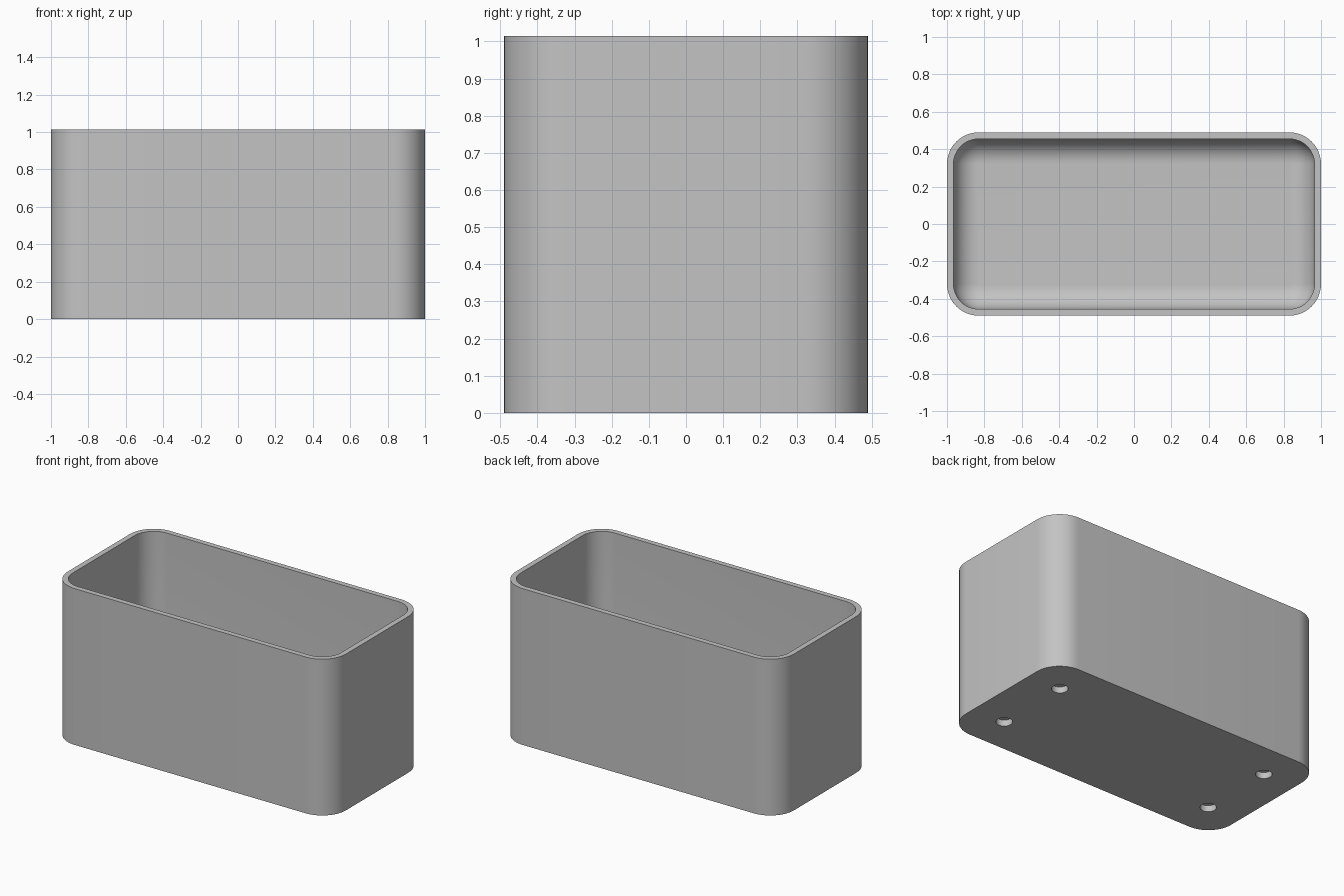
import bpy, bmesh
from math import sin, cos, pi, radians

if "Cube" in bpy.data.objects:
    bpy.data.objects.remove(bpy.data.objects["Cube"], do_unlink=True)

HALF_X, HALF_Y, HEIGHT = 1.0, 0.49, 1.015
CORNER, WALL, FLOOR, FILLET = 0.17, 0.035, 0.07, 0.13
HOLE_X, HOLE_Y, HOLE_R, HOLE_DEPTH = 0.77, 0.25, 0.048, 0.04
STEPS = 12

grey = bpy.data.materials.new("plain grey")
grey.use_nodes = True
colour = (0.55, 0.55, 0.55, 1)
grey.diffuse_color = colour
grey.node_tree.nodes["Principled BSDF"].inputs["Base Color"].default_value = colour


def ring(bm, inset, z):
    """Rounded rectangle of vertices, moved inward by inset."""
    r = CORNER - inset
    verts = []
    for i, (sx, sy) in enumerate([(1, 1), (-1, 1), (-1, -1), (1, -1)]):
        for k in range(STEPS + 1):
            a = (i + k / STEPS) * pi / 2
            verts.append(bm.verts.new((sx * (HALF_X - CORNER) + r * cos(a),
                                       sy * (HALF_Y - CORNER) + r * sin(a), z)))
    return verts


def new_object(name, bm):
    bmesh.ops.recalc_face_normals(bm, faces=bm.faces)
    mesh = bpy.data.meshes.new(name)
    bm.to_mesh(mesh)
    bm.free()
    obj = bpy.data.objects.new(name, mesh)
    bpy.context.collection.objects.link(obj)
    mesh.materials.append(grey)
    return obj


# Open box: outer wall, rim, inner wall, rounded inner floor edge
profile = [(0, 0), (0, HEIGHT), (WALL, HEIGHT)]
for k in range(STEPS + 1):
    a = k / STEPS * pi / 2
    profile.append((WALL + FILLET * (1 - cos(a)), FLOOR + FILLET * (1 - sin(a))))
bm = bmesh.new()
rings = [ring(bm, inset, z) for inset, z in profile]
for low, high in zip(rings, rings[1:]):
    n = len(low)
    for i in range(n):
        j = (i + 1) % n
        bm.faces.new((low[i], low[j], high[j], high[i]))
bm.faces.new(rings[0])
bm.faces.new(rings[-1])
box = new_object("open_box", bm)

# Four blind holes in the underside
bm = bmesh.new()
for sx in (-1, 1):
    for sy in (-1, 1):
        made = bmesh.ops.create_cone(bm, cap_ends=True, segments=32, radius1=HOLE_R,
                                     radius2=HOLE_R, depth=2 * HOLE_DEPTH)
        bmesh.ops.translate(bm, verts=made["verts"], vec=(sx * HOLE_X, sy * HOLE_Y, 0))
cutter = new_object("hole_cutter", bm)
cutter.hide_render = True

cut = box.modifiers.new("holes", "BOOLEAN")
cut.operation = "DIFFERENCE"
cut.solver = "EXACT"
cut.object = cutter
bpy.context.view_layer.objects.active = box
box.select_set(True)
bpy.ops.object.modifier_apply(modifier=cut.name)
bpy.data.objects.remove(cutter, do_unlink=True)

bpy.ops.object.shade_smooth_by_angle(angle=radians(30))
